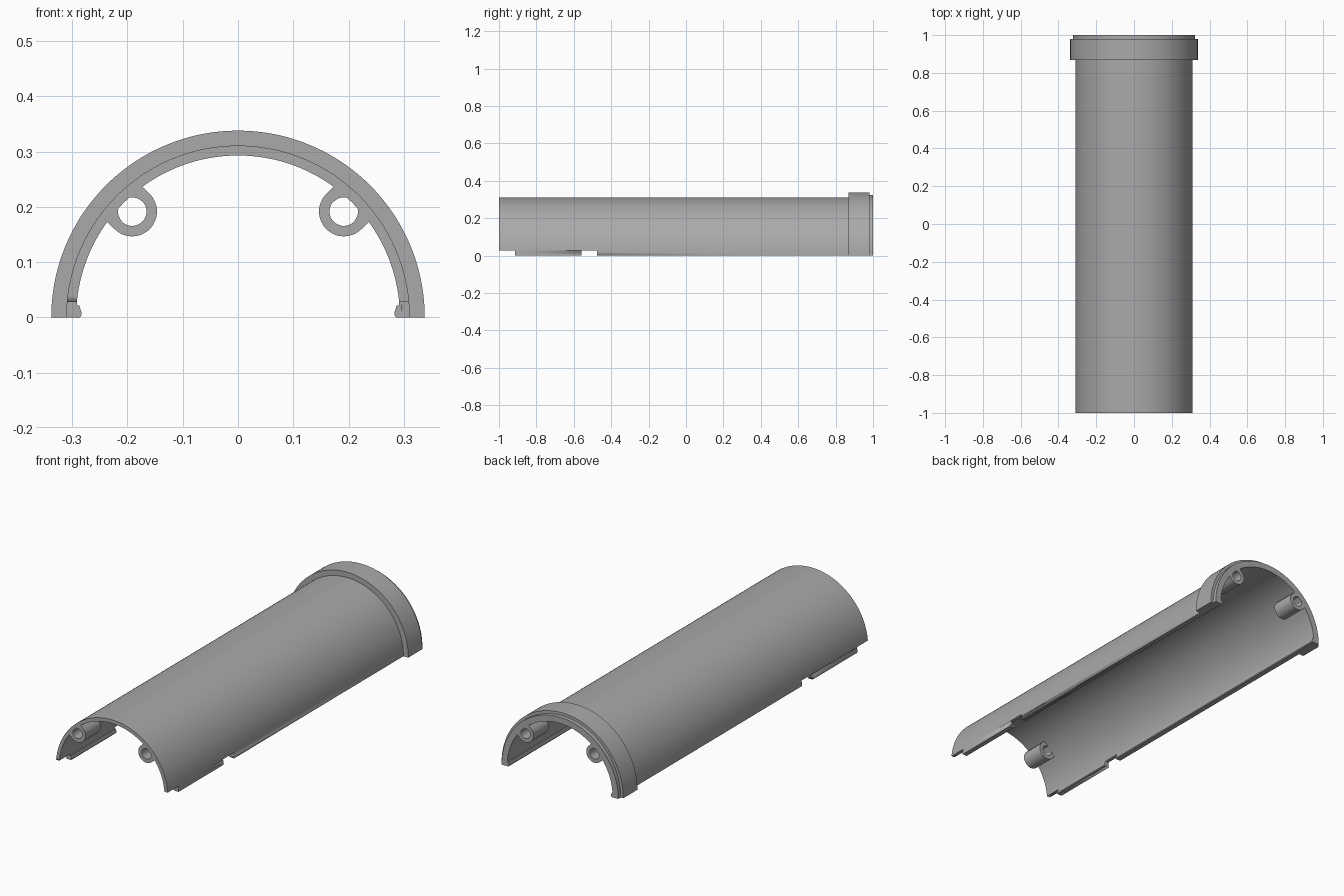
import bpy, bmesh, math
from mathutils import Matrix

if "Cube" in bpy.data.objects:
    bpy.data.objects.remove(bpy.data.objects["Cube"])

grey = bpy.data.materials.new("plain grey")
grey.diffuse_color = (0.4, 0.4, 0.4, 1)
grey.use_nodes = True
grey.node_tree.nodes["Principled BSDF"].inputs["Base Color"].default_value = grey.diffuse_color


def finish(name, bm, angle=30):
    bmesh.ops.recalc_face_normals(bm, faces=bm.faces)
    me = bpy.data.meshes.new(name)
    bm.to_mesh(me)
    bm.free()
    me.materials.append(grey)
    ob = bpy.data.objects.new(name, me)
    bpy.context.collection.objects.link(ob)
    bpy.ops.object.select_all(action='DESELECT')
    ob.select_set(True)
    bpy.context.view_layer.objects.active = ob
    bpy.ops.object.shade_smooth_by_angle(angle=math.radians(angle))
    return ob


def box(bm, x0, x1, y0, y1, z0, z1):
    m = Matrix.Translation(((x0 + x1) / 2, (y0 + y1) / 2, (z0 + z1) / 2))
    m = m @ Matrix.Diagonal((x1 - x0, y1 - y0, z1 - z0, 1))
    bmesh.ops.create_cube(bm, size=1, matrix=m)


# Half tube with collar and end lip: a wall section (y, radius) swept 180 degrees
section = [(-1, .293), (-1, .311), (.868, .311), (.868, .338), (.98, .338),
           (.98, .324), (1, .324), (1, .293)]
bm = bmesh.new()
STEPS = 72
rings = []
for i in range(STEPS + 1):
    a = math.pi * i / STEPS
    rings.append([bm.verts.new((r * math.cos(a), y, r * math.sin(a))) for y, r in section])
n = len(section)
for p, q in zip(rings, rings[1:]):
    for k in range(n):
        bm.faces.new((p[k], p[(k + 1) % n], q[(k + 1) % n], q[k]))
bm.faces.new(rings[0])
bm.faces.new(rings[-1])
shell = finish("half_tube_shell", bm)

# Notches in the lower edges
NOTCHES = [(-1.02, -.915), (-.56, -.475)]
bm = bmesh.new()
for y0, y1 in NOTCHES:
    for s in (-1, 1):
        box(bm, s * .31 - .05, s * .31 + .05, y0, y1, -.05, .028)
cutter = finish("notch_cutter", bm)
cutter.hide_render = True
cutter.hide_viewport = True
mod = shell.modifiers.new("notches", 'BOOLEAN')
mod.operation = 'DIFFERENCE'
mod.solver = 'EXACT'
mod.object = cutter

# Snap ridges inside the lower edges, interrupted at the notches
ridge = [(.296, 0), (.286, 0), (.283, .004), (.283, .009), (.287, .021), (.291, .022),
         (.291, .045), (.296, .045)]
for s, side in ((-1, "left"), (1, "right")):
    bm = bmesh.new()
    for y0, y1 in ((-.915, -.56), (-.475, 1)):
        ends = [[bm.verts.new((s * x, y, z)) for x, z in ridge] for y in (y0, y1)]
        m = len(ridge)
        for k in range(m):
            bm.faces.new((ends[0][k], ends[0][(k + 1) % m], ends[1][(k + 1) % m], ends[1][k]))
        for e in ends:
            bm.faces.new(e)
    finish(side + "_snap_ridge", bm)

# Screw bosses: ring with a web that runs into the wall, pierced lengthwise
R, HOLE, WEB, SEG = .045, .026, .026, 48


def boss(name, s, y0, y1):
    bm = bmesh.new()
    loops = []
    for y in (y0, y1):
        outer, inner = [], []
        for i in range(SEG):
            a = 2 * math.pi * i / SEG
            c, d = math.cos(a), math.sin(a)
            k = R if c <= 1e-6 else min(WEB / c, R / max(abs(d), 1e-6))
            for ring, r in ((outer, k), (inner, HOLE if c <= 0 else .0255)):
                u, v = .271 + r * c, r * d
                h = math.sqrt(.5)
                ring.append(bm.verts.new((s * (u - v) * h, y, (u + v) * h)))
        loops += [outer, inner]
    o0, i0, o1, i1 = loops
    for i in range(SEG):
        j = (i + 1) % SEG
        for a, b in ((o0, o1), (o1, i1), (i1, i0), (i0, o0)):
            bm.faces.new((a[i], a[j], b[j], b[i]))
    finish(name, bm)


for s, side in ((-1, "left"), (1, "right")):
    boss("front_" + side + "_boss", s, -1, -.88)
    boss("back_" + side + "_boss", s, .88, 1)
